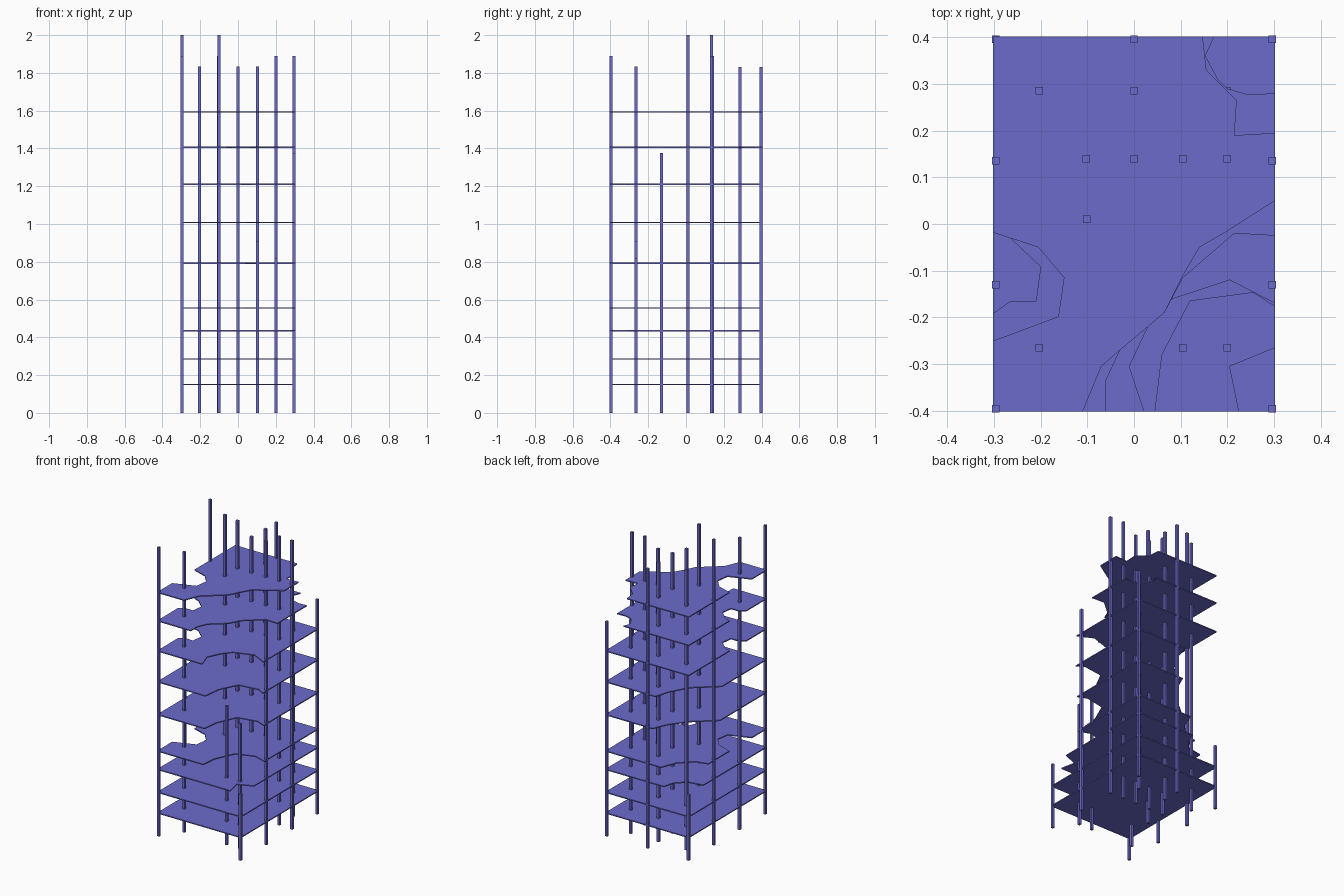
import bpy, bmesh

if "Cube" in bpy.data.objects:
    bpy.data.objects.remove(bpy.data.objects["Cube"])

mat = bpy.data.materials.new("soft violet")
mat.diffuse_color = (0.15, 0.145, 0.6, 1)
mat.use_nodes = True
mat.node_tree.nodes["Principled BSDF"].inputs["Base Color"].default_value = mat.diffuse_color

HX, HY, T = 0.302, 0.402, 0.007      # slab half sizes and thickness
FL, FR, BR, BL = [(-HX, -HY)], [(HX, -HY)], [(HX, HY)], [(-HX, HY)]


def prism(name, outline, z0, z1):
    """Extrude a flat outline from z0 to z1."""
    bm = bmesh.new()
    face = bm.faces.new([bm.verts.new((x, y, z0)) for x, y in outline])
    ext = bmesh.ops.extrude_face_region(bm, geom=[face])["geom"]
    up = [v for v in ext if isinstance(v, bmesh.types.BMVert)]
    bmesh.ops.translate(bm, vec=(0, 0, z1 - z0), verts=up)
    bmesh.ops.recalc_face_normals(bm, faces=bm.faces)
    me = bpy.data.meshes.new(name)
    bm.to_mesh(me)
    bm.free()
    me.materials.append(mat)
    ob = bpy.data.objects.new(name, me)
    bpy.context.collection.objects.link(ob)


def slab(z, front_right=FR, back_right=BR, back_left=BL, left=()):
    """Floor slab; each corner or the left edge may be a ragged cut."""
    prism("floor_slab", FL + front_right + back_right + back_left + list(left),
          z - T / 2, z + T / 2)


# ragged cuts, running counter-clockwise round the slab
front_435 = [(.225, -HY), (.205, -.305), (HX, -.265)]
front_555 = [(.03, -HY), (.04, -.3), (.1, -.17), (.22, -.13), (HX, -.16)]
front_795 = [(.04, -HY), (.05, -.3), (.11, -.165), (.24, -.14), (HX, -.165)]
front_101 = [(.045, -HY), (.06, -.28), (.12, -.165), (.255, -.147), (HX, -.177)]
front_121 = [(.022, -HY), (-.01, -.305), (.03, -.22), (.078, -.162),
             (.205, -.12), (HX, -.17)]
front_140 = [(-.06, -HY), (-.06, -.335), (-.03, -.27), (.03, -.22),
             (.065, -.19), (.105, -.115), (.215, -.02), (HX, -.025)]
front_159 = [(-.11, -HY), (-.07, -.305), (-.03, -.27), (.03, -.22), (.065, -.19),
             (.105, -.11), (.14, -.05), (.2, -.015), (HX, .05)]
right_140 = [(HX, .28), (.245, .277), (.2, .29), (.18, .31), (.153, .36), (.172, HY)]
right_159 = [(HX, .195), (.215, .19), (.22, .265), (.155, .33), (.147, HY)]
back_435 = [(-.12, HY), (-.14, .33), (-.2, .27), (-HX, .25)]
back_555 = [(-.1, HY), (-.14, .3), (-.22, .22), (-HX, .2)]
back_795 = [(-.04, HY), (-.08, .31), (-.16, .2), (-HX, .08)]
back_101 = [(-.06, HY), (-.09, .3), (-.16, .18), (-HX, .06)]
left_small = [(-HX, -.018), (-.265, -.03), (-.2, -.092), (-.21, -.166),
              (-.265, -.165), (-HX, -.192)]
left_large = [(-HX, -.018), (-.205, -.05), (-.15, -.115), (-.162, -.198),
              (-.255, -.233), (-HX, -.25)]

# floors from bottom to top
slab(.15)
slab(.285)
slab(.435, front_435, BR, back_435)
slab(.555, front_555, BR, back_555, left_large)
slab(.793, front_795, BR, back_795)
slab(1.008, front_101, BR, back_101)
slab(1.21, front_121, BR, BL, left_small)
slab(1.407, front_140, right_140, BL, left_small)
slab(1.593, front_159, right_159, BL, left_large)

# square columns: x, y, height
columns = [
    (-.296, -.396, 1.89), (.296, -.396, .435), (.296, .396, 1.405), (-.296, .396, .43),
    (0, .396, 1.83), (-.203, .285, 1.83), (0, .285, 1.83), (.2, .285, 1.4),
    (-.296, .135, 2), (-.102, .14, 1.89), (0, .14, 1.835), (.104, .14, 1.835),
    (.2, .14, 1.89), (.296, .135, 1.89), (-.101, .01, 2), (-.296, -.13, 1.375),
    (.296, -.13, 1.375), (-.203, -.265, 1.835), (.104, -.265, .91), (.2, -.265, .82)]
W = 0.008
for x, y, h in columns:
    prism("column", [(x - W, y - W), (x + W, y - W), (x + W, y + W), (x - W, y + W)], 0, h)
